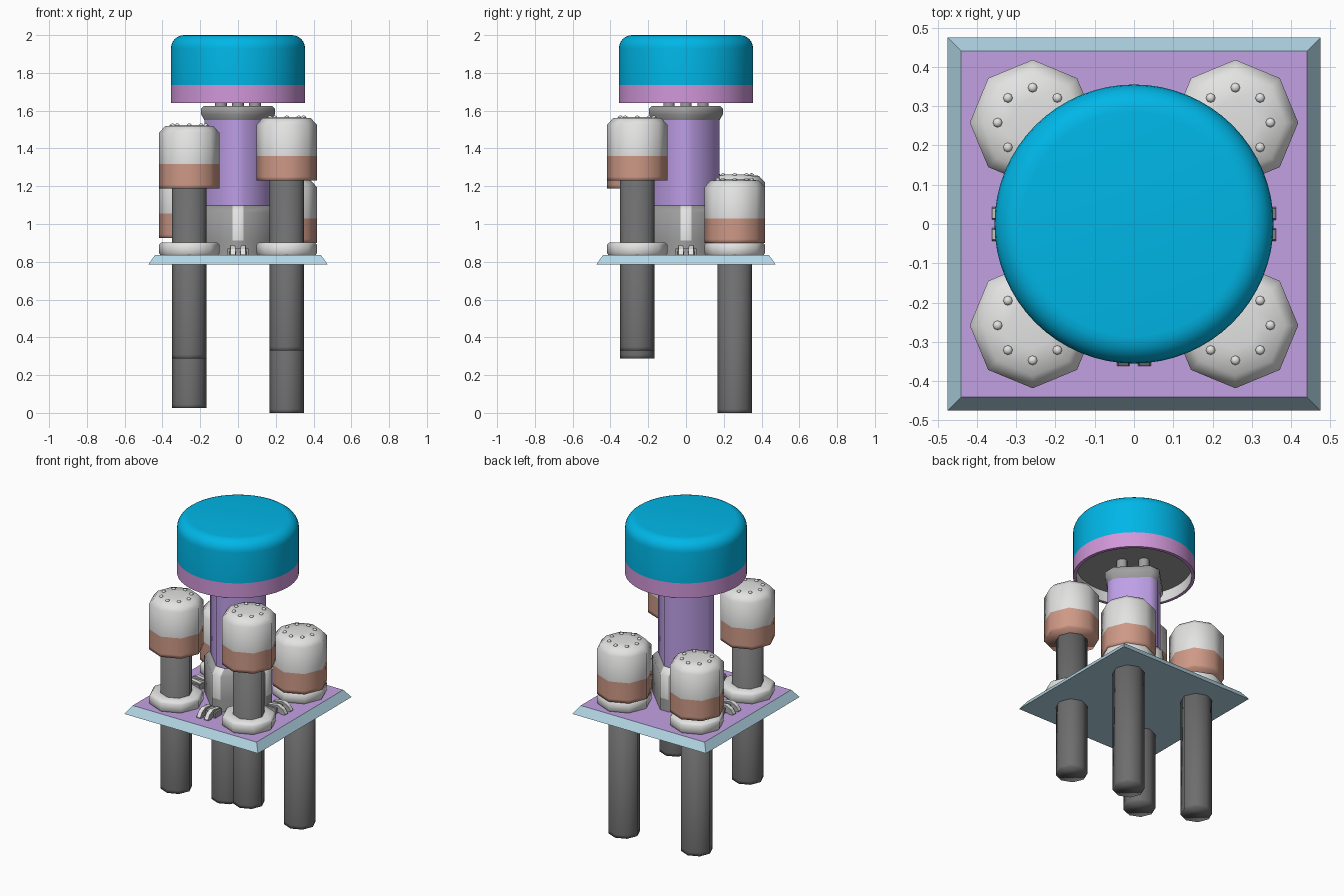
import bpy, bmesh, math
from mathutils import Matrix, Vector

if "Cube" in bpy.data.objects:
    bpy.data.objects.remove(bpy.data.objects["Cube"])


def material(name, rgb):
    m = bpy.data.materials.new(name)
    m.diffuse_color = (*rgb, 1)
    m.use_nodes = True
    m.node_tree.nodes["Principled BSDF"].inputs["Base Color"].default_value = m.diffuse_color
    return m


TEAL = material("teal", (0.0, 0.47, 0.80))
PINK = material("pink_violet", (0.64, 0.31, 0.70))
PLUM = material("plate_lavender", (0.54, 0.355, 0.77))
PURPLE = material("shaft_lavender", (0.55, 0.37, 0.85))
BLUE = material("pale_blue", (0.45, 0.68, 0.79))
RUST = material("clay", (0.62, 0.32, 0.24))
LIGHT = material("light_grey", (0.77, 0.77, 0.765))
MID = material("mid_grey", (0.35, 0.35, 0.35))
DARK = material("dark_grey", (0.155, 0.155, 0.155))


def finish(name, bm, mats, angle=None):
    bmesh.ops.recalc_face_normals(bm, faces=bm.faces)
    mesh = bpy.data.meshes.new(name)
    bm.to_mesh(mesh)
    bm.free()
    for m in mats:
        mesh.materials.append(m)
    ob = bpy.data.objects.new(name, mesh)
    bpy.context.collection.objects.link(ob)
    if angle:
        bpy.ops.object.select_all(action='DESELECT')
        ob.select_set(True)
        bpy.context.view_layer.objects.active = ob
        bpy.ops.object.shade_smooth_by_angle(angle=math.radians(angle))
    return ob


def stack(name, rings, mats, rule=None, angle=None, loc=(0, 0, 0)):
    """Skin a list of equal-sized point rings and close both ends."""
    bm = bmesh.new()
    rows = [[bm.verts.new(Vector(p) + Vector(loc)) for p in r] for r in rings]
    n = len(rows[0])
    for k, (a, b) in enumerate(zip(rows, rows[1:])):
        for i in range(n):
            j = (i + 1) % n
            f = bm.faces.new((a[i], a[j], b[j], b[i]))
            f.material_index = rule(k, i) if rule else 0
    bm.faces.new(rows[0]).material_index = rule(0, 0) if rule else 0
    bm.faces.new(rows[-1]).material_index = rule(len(rows) - 2, 0) if rule else 0
    return finish(name, bm, mats, angle)


def circle(r, z, n):
    return [(r * math.cos(2 * math.pi * i / n), r * math.sin(2 * math.pi * i / n), z)
            for i in range(n)]


def lathe(name, profile, n, mats, rule=None, angle=50, loc=(0, 0, 0)):
    return stack(name, [circle(r, z, n) for r, z in profile], mats, rule, angle, loc)


def diamond(R, c, z):
    """Square standing on its corner, each corner cut to a flat of width 2c."""
    pts = []
    for k in range(4):
        a = k * math.pi / 2
        for s in (-c, c):
            pts.append((R * math.cos(a) - s * math.sin(a),
                        R * math.sin(a) + s * math.cos(a), z))
    return pts


# Base plate with sloping edges and a lavender top
bm = bmesh.new()
bmesh.ops.create_cube(bm, size=1)
for v in bm.verts:
    top = v.co.z > 0
    h = 0.44 if top else 0.475
    v.co = (math.copysign(h, v.co.x), math.copysign(h, v.co.y), 0.835 if top else 0.785)
bm.normal_update()
for f in bm.faces:
    f.material_index = 1 if f.normal.z > 0.9 else 0
finish("base_plate", bm, [BLUE, PLUM])

# Four pistons: rod, collar and studded cap, each at its own height
for label, sx, sy, drop in (("front_left", -1, -1, 0.288), ("front_right", 1, -1, 0.33),
                            ("back_left", -1, 1, 0.025), ("back_right", 1, 1, 0.0)):
    x, y = 0.258 * sx, 0.258 * sy
    lathe(label + "_rod", [(0.0925, 0), (0.0925, 0.02), (0.0925, 0.95)], 8, [DARK],
          angle=100, loc=(x, y, drop))
    lathe(label + "_collar", [(0.15, 0.832), (0.16, 0.845), (0.16, 0.89), (0.148, 0.903),
                              (0.09, 0.903)], 8, [LIGHT], loc=(x, y, 0))
    cap = drop + 0.9
    lathe(label + "_cap", [(0.16, 0), (0.16, 0.02), (0.16, 0.13), (0.16, 0.295),
                           (0.128, 0.33), (0.06, 0.337)], 8, [RUST, LIGHT],
          rule=lambda k, i: 0 if k < 2 else 1, angle=100, loc=(x, y, cap))
    # Ring of studs on the cap
    bm = bmesh.new()
    for i in range(8):
        a = i * math.pi / 4
        spot = Matrix.Translation((x + 0.089 * math.cos(a), y + 0.089 * math.sin(a), cap + 0.335))
        bmesh.ops.create_uvsphere(bm, u_segments=8, v_segments=6, radius=0.012,
                                  matrix=spot @ Matrix.Diagonal((1, 1, 0.75, 1)))
    finish(label + "_cap_studs", bm, [LIGHT], 60)

# Central column: socket with pale corner strips, shaft and head collar
socket = stack("column_socket",
               [diamond(0.22, 0.03, 0.83), diamond(0.22, 0.03, 0.912),
                diamond(0.22, 0.03, 1.06), diamond(0.182, 0.03, 1.098)],
               [MID, LIGHT], rule=lambda k, i: 1 if k > 0 and i % 2 == 0 else 0, angle=50)
socket.data.polygons[-1].material_index = 0
stack("column_shaft", [diamond(0.178, 0.03, 1.05), diamond(0.178, 0.03, 1.55)],
      [PURPLE], angle=50)
stack("column_collar",
      [diamond(0.172, 0.03, 1.54), diamond(0.195, 0.03, 1.58),
       diamond(0.195, 0.03, 1.612), diamond(0.182, 0.03, 1.625)], [MID], angle=50)

# Pegs carrying the head
for i in range(4):
    a = i * math.pi / 2
    lathe("head_peg_%d" % (i + 1), [(0.032, 1.6), (0.032, 1.73)], 10, [MID],
          loc=(0.09 * math.cos(a), 0.09 * math.sin(a), 0))

# Head: rounded dome, hollow rim with a pale lining, and a grey underside
dome = [(0.355, 1.735)] + [(0.285 + 0.07 * math.cos(t * math.pi / 12),
                            1.93 + 0.07 * math.sin(t * math.pi / 12)) for t in range(7)]
lathe("head_dome", dome, 64, [TEAL], angle=40)
lathe("head_rim", [(0.335, 1.725), (0.335, 1.64), (0.355, 1.64), (0.355, 1.735)],
      64, [LIGHT, PINK], rule=lambda k, i: 0 if k == 0 else 1, angle=40)
lathe("head_underside", [(0.335, 1.71), (0.335, 1.728)], 64, [MID], angle=40)

# Two-pronged claws on the plate at the front, left and right
for label, turn in (("front", -90), ("right", 0), ("left", 180)):
    bm = bmesh.new()
    for s in (-1, 1):
        # Prong: high at the root, reaching out and down to the tip
        path = ((0.24, 0.875, 0.03), (0.31, 0.885, 0.028), (0.345, 0.868, 0.027),
                (0.362, 0.842, 0.027))
        rows = []
        for r, z, off in path:
            low = max(0.832, z - 0.04)
            rows.append([bm.verts.new((r, s * off + d, h)) for d, h in
                         ((-0.017, low), (0.017, low), (0.013, z), (-0.013, z))])
        for a, b in zip(rows, rows[1:]):
            for i in range(4):
                j = (i + 1) % 4
                bm.faces.new((a[i], a[j], b[j], b[i])).material_index = 0 if i == 2 else 1
        bm.faces.new(rows[0]).material_index = 1
        bm.faces.new(rows[-1]).material_index = 1
    # Knuckle joining both prongs
    n = len(bm.faces)
    bmesh.ops.create_cube(bm, size=1, matrix=Matrix.Translation((0.275, 0, 0.85))
                          @ Matrix.Diagonal((0.07, 0.11, 0.04, 1)))
    bm.faces.ensure_lookup_table()
    for f in bm.faces[n:]:
        f.material_index = 1
    bmesh.ops.rotate(bm, verts=bm.verts, cent=(0, 0, 0),
                     matrix=Matrix.Rotation(math.radians(turn), 3, 'Z'))
    finish(label + "_claw", bm, [LIGHT, MID])
